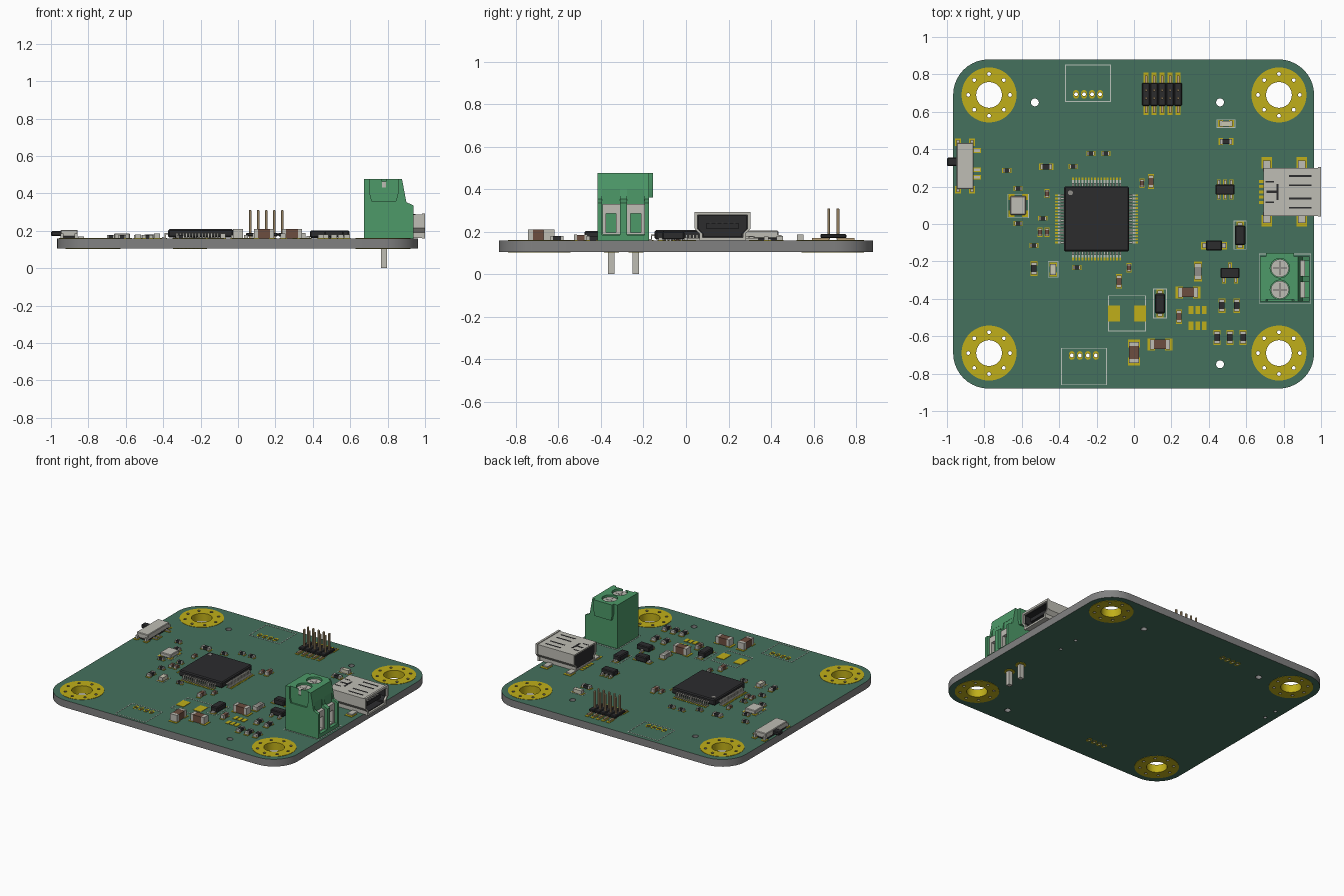
import bpy, bmesh
from math import sin, cos, pi

if "Cube" in bpy.data.objects:
    bpy.data.objects.remove(bpy.data.objects["Cube"])

T, B = 0.158, 0.105          # board top and bottom
MATS = {}
PALETTE = dict(mask=(.06, .165, .11), gold=(.53, .43, .01), metal=(.52, .51, .46), dark=(.025, .025, .027),
               plastic=(.075, .32, .14), brown=(.15, .075, .05), silk=(.5, .55, .5), pin=(.5, .36, .2),
               edge=(.22, .22, .22), resin=(.6, .58, .45), grey=(.28, .27, .25))


def mat(key):
    if key not in MATS:
        MATS[key] = bpy.data.materials.new(key)
        MATS[key].diffuse_color = (*PALETTE[key], 1)
    return MATS[key]


def add(name, mesh, key):
    ob = bpy.data.objects.new(name, mesh)
    bpy.context.collection.objects.link(ob)
    mesh.materials.clear()
    mesh.materials.append(mat(key))
    return ob


def circle(x, y, r, n=32):
    return [(x + r * cos(2 * pi * i / n), y + r * sin(2 * pi * i / n)) for i in range(n)]


def rect(x, y, w, h):
    return [(x + a * w / 2, y + b * h / 2) for a, b in ((-1, -1), (1, -1), (1, 1), (-1, 1))]


def rounded(x, y, w, h, r, n=10):
    pts = []
    for k, (a, b) in enumerate(((1, 1), (-1, 1), (-1, -1), (1, -1))):
        for i in range(n + 1):
            t = (k + i / n) * pi / 2
            pts.append((x + a * (w / 2 - r) + r * cos(t), y + b * (h / 2 - r) + r * sin(t)))
    return pts


def plate(name, loops, a, b, key, axis='z'):
    """Fill nested closed loops (inner ones are holes) and extrude from a to b."""
    cu = bpy.data.curves.new(name, 'CURVE')
    cu.dimensions, cu.fill_mode, cu.extrude = '2D', 'BOTH', (b - a) / 2
    for pts in loops:
        sp = cu.splines.new('POLY')
        sp.points.add(len(pts) - 1)
        for p, (u, v) in zip(sp.points, pts):
            p.co = (u, v, 0, 1)
        sp.use_cyclic_u = True
    tmp = bpy.data.objects.new(name, cu)
    me = bpy.data.meshes.new_from_object(tmp)
    bpy.data.objects.remove(tmp)
    bm = bmesh.new()
    bm.from_mesh(me)
    for v in bm.verts:
        u, w, d = v.co.x, v.co.y, v.co.z + (a + b) / 2
        v.co = {'z': (u, w, d), 'y': (u, d, w), 'x': (d, u, w)}[axis]
    bmesh.ops.remove_doubles(bm, verts=bm.verts, dist=1e-5)
    bmesh.ops.recalc_face_normals(bm, faces=bm.faces)
    bm.to_mesh(me)
    bm.free()
    return add(name, me, key)


def boxes(name, items, key, bevel=0):
    """Boxes given as (x, y, width, depth, bottom, top)."""
    bm = bmesh.new()
    for x, y, w, d, z0, z1 in items:
        vs = bmesh.ops.create_cube(bm, size=1)['verts']
        bmesh.ops.scale(bm, vec=(w, d, z1 - z0), verts=vs)
        bmesh.ops.translate(bm, vec=(x, y, (z0 + z1) / 2), verts=vs)
    if bevel:
        bmesh.ops.bevel(bm, geom=bm.edges[:], offset=bevel, segments=1, affect='EDGES')
    me = bpy.data.meshes.new(name)
    bm.to_mesh(me)
    bm.free()
    return add(name, me, key)


def cut(ob, cutter):
    m = ob.modifiers.new('cut', 'BOOLEAN')
    m.object, m.solver = cutter, 'EXACT'
    me = bpy.data.meshes.new_from_object(ob.evaluated_get(bpy.context.evaluated_depsgraph_get()))
    ob.modifiers.clear()
    ob.data = me
    bpy.data.objects.remove(cutter)


def chips(name, spots, L, W, H, key, turned=False):
    """Two-terminal parts: gold pads, metal end caps and a body."""
    def place(x, y, off, l, w, z0, z1):
        return (x, y + off, w, l, z0, z1) if turned else (x + off, y, l, w, z0, z1)
    ends = [(x, y, s) for x, y in spots for s in (-1, 1)]
    boxes(name + '_pads', [place(x, y, s * L * .35, L * .3, W, T, T + .003) for x, y, s in ends], 'gold')
    boxes(name + '_caps', [place(x, y, s * L * .32, L * .16, W * .84, T, T + H) for x, y, s in ends], 'metal')
    boxes(name + '_bodies', [place(x, y, 0, L * .5, W * .82, T + .001, T + H - .001) for x, y in spots], key)


# board with all drilled holes
corners = [(x, y) for x in (-.775, .775) for y in (-.69, .69)]
vias = {c: [circle(c[0] + .112 * cos(k * pi / 4), c[1] + .112 * sin(k * pi / 4), .01, 16) for k in range(8)]
        for c in corners}
sockets = [(-.31 + .0428 * i, .693) for i in range(4)] + [(-.332 + .0428 * i, -.703) for i in range(4)]
drills = [circle(x, y, .021) for x, y in ((-.53, .65), (.46, .65), (.46, -.75))]
drills += [circle(x, y, .012, 16) for x, y in ((-.905, .375), (-.905, .27), (.71, .095), (.71, .245))]
drills += [circle(x, y, .01, 16) for x, y in sockets] + [circle(*c, .073) for c in corners]
for c in corners:
    drills += vias[c]
board = plate('circuit_board', [rounded(-.002, 0, 1.93, 1.76, .19)] + drills, B, T, 'edge')
board.data.materials.append(mat('mask'))
for p in board.data.polygons:
    p.material_index = int(abs(p.normal.z) > .9)

# gold mounting rings, barrels and socket pads on both faces
for side, z in (('top', T), ('bottom', B - .002)):
    for i, c in enumerate(corners):
        plate(f'mount_ring_{side}_{i}', [circle(*c, .147, 48), circle(*c, .072)] + vias[c], z, z + .002, 'gold')
    loops = []
    for x, y in sockets:
        loops += [rounded(x, y, .03, .046, .0149, 5), circle(x, y, .01, 16)]
    plate('socket_pads_' + side, loops, z, z + .002, 'gold')
for i, c in enumerate(corners):
    plate(f'mount_barrel_{i}', [circle(*c, .074), circle(*c, .069)], B - .002, T + .002, 'gold')
plate('terminal_pads_bottom', [circle(.78, y, .035) for y in (-.35, -.235)], B - .003, B, 'gold')

# printed outlines
loops = []
for x, y, w, h in ((-.246, .752, .246, .2), (-.267, -.762, .246, .2), (-.038, -.478, .203, .193),
                   (.492, .537, .1, .046), (-.433, -.243, .056, .088), (.139, -.425, .075, .16),
                   (.567, -.06, .07, .155), (-.62, .096, .115, .13), (.807, -.292, .28, .268)):
    loops += [rect(x, y, w, h), rect(x, y, w - .009, h - .009)]
plate('printed_outlines', loops, T, T + .0015, 'silk')

# main processor: bevelled body and gull-wing leads on four sides
cx, cy = -.2, .027
boxes('processor_body', [(cx, cy, .348, .348, T + .006, .208)], 'dark', .007)
plate('processor_marker', [circle(cx - .14, cy + .14, .013, 20)], .207, .209, 'grey')
leads, pads = [], []
for i in range(16):
    t = (i - 7.5) * .0168
    for s in (-1, 1):
        for out, l, z0, z1, dst in ((.201, .042, T, T + .003, pads), (.198, .018, T, T + .008, leads),
                                    (.189, .006, T, .187, leads), (.18, .018, .18, .187, leads)):
            dst.append((cx + s * out, cy + t, l, .009, z0, z1))
            dst.append((cx + t, cy + s * out, .009, l, z0, z1))
boxes('processor_leads', leads, 'metal')
boxes('processor_pads', pads, 'gold')

# passive components
chips('small_chip_h', [(-.68, .286), (-.326, .307), (-.23, .377), (-.15, .377), (-.62, .19), (-.62, .003),
                       (-.487, .03), (-.535, -.115), (-.305, -.233)], .05, .025, .02, 'dark')
chips('small_chip_v', [(.043, .217), (-.465, .163), (-.503, -.045), (-.465, -.045), (-.027, -.233)],
      .05, .025, .02, 'brown', True)
chips('chip_h', [(-.47, .307), (.492, .441)], .078, .035, .022, 'dark')
chips('chip_v', [(-.535, -.238), (.47, -.436), (.55, -.436), (.444, -.607), (.513, -.607), (.583, -.607)],
      .078, .036, .022, 'dark', True)
chips('capacitor_v', [(.09, .227), (-.08, -.307), (.24, -.495)], .078, .032, .028, 'brown', True)
chips('grey_capacitor', [(.342, -.254)], .105, .045, .03, 'grey', True)
chips('large_capacitor_h', [(.289, -.366), (.139, -.644)], .135, .062, .052, 'brown')
chips('large_capacitor_v', [(0, -.687)], .14, .064, .052, 'brown', True)
chips('power_lamp', [(.492, .537)], .085, .036, .028, 'resin')
chips('status_lamp', [(-.433, -.243)], .076, .04, .028, 'resin', True)

# diodes
for name, x, y, w, d in (('diode_a', .139, -.425, .056, .105), ('diode_b', .567, -.06, .056, .105),
                         ('diode_c', .428, -.115, .085, .056)):
    v = d > w
    boxes(name + '_body', [(x, y, w, d, T + .004, .202)], 'dark', .006)
    ends = [(x, y + s * .06) if v else (x + s * .053, y) for s in (-1, 1)]
    boxes(name + '_pads', [(a, b, .04 if v else .035, .028 if v else .04, T, T + .003) for a, b in ends], 'gold')
    boxes(name + '_leads', [(a, b, .026 if v else .02, .018 if v else .026, T, T + .014) for a, b in ends], 'metal')

# small integrated circuits
boxes('small_ic_bodies', [(.487, .184, .102, .055, T + .006, .2), (.513, -.262, .1, .056, T + .006, .2)], 'dark', .005)
legs = [(.487 + dx, .184 + s * .038) for dx in (-.034, 0, .034) for s in (-1, 1)]
legs += [(.481, -.301), (.545, -.301), (.513, -.223)]
boxes('small_ic_pads', [(x, y, .02, .032, T, T + .003) for x, y in legs], 'gold')
boxes('small_ic_legs', [(x, y, .013, .024, T, T + .018) for x, y in legs], 'metal')

# unpopulated pads
bare = [(-.107, -.478, .062, .085), (.032, -.478, .062, .085)]
bare += [(x, y, .025, .045) for x in (.305, .34, .375) for y in (-.46, -.545)]
boxes('bare_pads', [(*b, T, T + .003) for b in bare], 'gold')

# crystal
boxes('crystal_can', [(-.62, .099, .084, .1, T, .186)], 'metal', .004)
boxes('crystal_pads', [(-.62 + a * .036, .099 + b * .045, .032, .034, T, T + .003)
                       for a in (-1, 1) for b in (-1, 1)], 'gold')

# debug pin header
px = [.15 + (i - 2) * .0428 for i in range(5)]
boxes('header_block', [(x, .693, .041, .122, .17, .188) for x in px], 'dark', .004)
rows = [(x, s) for x in px for s in (-1, 1)]
boxes('header_pins', [(x, .693 + s * .0215, .0136, .0136, T + .004, .31) for x, s in rows], 'pin', .003)
boxes('header_feet', [(x, .693 + s * .06, .0136, .08, T, T + .013) for x, s in rows], 'pin')
boxes('header_pads', [(x, .697 + s * .083, .025, .06, T, T + .003) for x, s in rows], 'gold')

# slide switch
boxes('switch_case', [(-.903, .31, .092, .248, .168, .205)], 'metal', .004)
boxes('switch_base', [(-.903, .31, .088, .235, T, .17)], 'dark')
boxes('switch_lever', [(-.972, .332, .056, .045, .172, .198)], 'dark', .005)
tabs = [(-.903 + a * .038, .31 + b * .128) for a in (-1, 1) for b in (-1, 1)]
feet = [(-.84, y) for y in (.393, .29, .25)]
boxes('switch_pads', [(x, y, .032, .04, T, T + .003) for x, y in tabs] +
      [(x, y, .042, .025, T, T + .003) for x, y in feet], 'gold')
boxes('switch_legs', [(x, y, .016, .02, T, .185) for x, y in tabs] +
      [(x, y, .032, .014, T, T + .01) for x, y in feet], 'metal')

# data port: shell, core, tongue, contacts, tabs
uy = .172
def port(w, low, z0, z1):
    return [(uy - w, z1), (uy + w, z1), (uy + w, .215), (uy + low, .19), (uy + low, z0),
            (uy - low, z0), (uy - low, .19), (uy - w, .215)]
outer, inner = port(.128, .105, .162, .288), port(.118, .095, .172, .278)
plate('port_shell', [outer, inner], .692, .99, 'metal', 'x')
plate('port_lip', [port(.132, .109, .158, .293), inner], .985, 1.0, 'metal', 'x')
plate('port_core', [port(.1175, .0945, .173, .277)], .698, .86, 'dark', 'x')
plate('port_liner', [inner, port(.113, .09, .177, .273)], .85, .985, 'dark', 'x')
boxes('port_tongue', [(.91, uy, .13, .15, .212, .24)], 'dark')
boxes('port_contacts', [(.91, uy + (i - 2) * .028, .12, .01, .239, .244) for i in range(5)], 'metal')
boxes('port_top_slots', [(.735, uy, .055, .012, .287, .2895), (.767, uy, .012, .085, .287, .2895),
                         (.725, uy - .055, .045, .008, .287, .2895), (.725, uy + .055, .045, .008, .287, .2895)] +
      [(.89, uy + d, .12, .01, .287, .2895) for d in (-.085, -.035, .035, .085)], 'dark')
tabs = [(x, uy + s * .155) for x in (.711, .898) for s in (-1, 1)]
boxes('port_pads', [(x, y, .056, .06, T, T + .003) for x, y in tabs], 'gold')
boxes('port_tabs', [(x, uy + (y - uy) * .89, .04, .06, T, T + .012) for x, y in tabs], 'metal')
pins = [uy + (i - 2) * .028 for i in range(5)]
boxes('port_pin_pads', [(.685, y, .035, .016, T, T + .003) for y in pins], 'gold')

# screw terminal
ways = (-.352, -.236)
profile = [(.675, T), (.675, .476), (.877, .476), (.9, .353), (.938, .335), (.938, T)]
block = plate('terminal_block', [profile], -.415, -.175, 'plastic', 'y')
cut(block, plate('well_cutter', [circle(.78, y, .052) for y in ways], .43, .6, 'plastic'))
cut(block, boxes('wire_cutter', [(.95, y, .12, .084, .185, .4) for y in ways], 'plastic'))
groove = [(.705, .5), (.705, .4), (.715, .36), (.845, .36), (.855, .4), (.855, .5)]
cut(block, plate('groove_cutter', [groove], -.45, -.403, 'plastic', 'y'))
plate('terminal_ridge', [[(u, min(z, .476)) for u, z in groove]], -.176, -.155, 'plastic', 'y')
for i, y in enumerate(ways):
    plate(f'wire_cage_{i}', [rect(y, .258, .082, .144), rect(y, .24, .048, .09)], .885, .915, 'metal', 'x')
plate('terminal_screws', [circle(.78, y, .048) for y in ways], .425, .462, 'metal')
boxes('screw_slots', [(.78, y, w, d, .46, .463) for y in ways for w, d in ((.075, .01), (.01, .075))], 'grey')
boxes('terminal_pins', [(.78, y, .032, .03, 0, T) for y in ways], 'metal')

bpy.ops.object.select_all(action='SELECT')
bpy.context.view_layer.objects.active = board
bpy.ops.object.shade_smooth_by_angle()

for m in bpy.data.materials:
    if m.users and not m.is_grease_pencil:
        m.use_nodes = True
        m.node_tree.nodes["Principled BSDF"].inputs["Base Color"].default_value = m.diffuse_color
